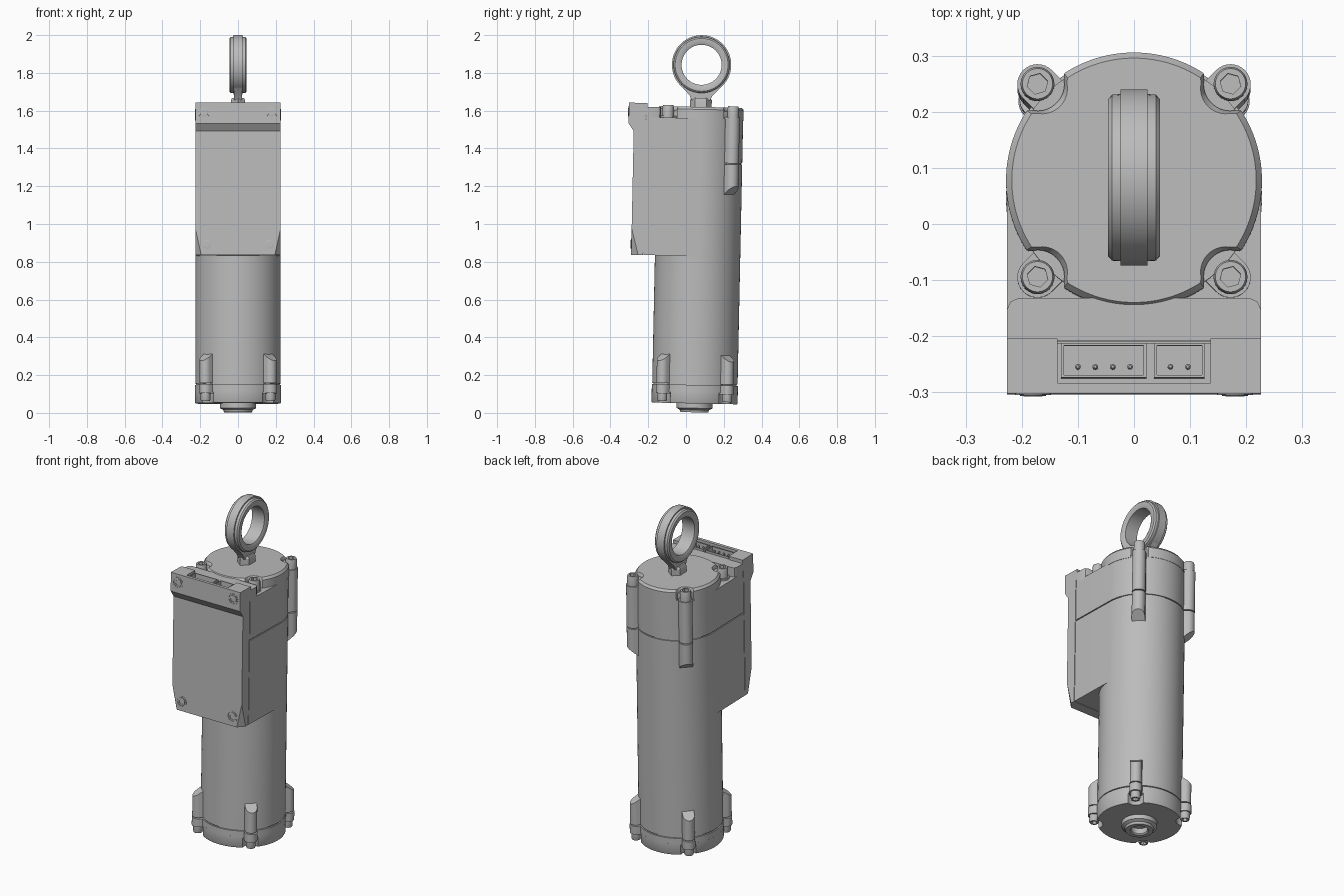
import bpy, bmesh
from math import sin, cos, pi, radians, sqrt
from mathutils import Matrix, Vector

if "Cube" in bpy.data.objects:
    bpy.data.objects.remove(bpy.data.objects["Cube"])

GREY = (0.5, 0.5, 0.5, 1)
metal = bpy.data.materials.new("plain_grey_metal")
metal.use_nodes = True
metal.diffuse_color = GREY
metal.node_tree.nodes["Principled BSDF"].inputs["Base Color"].default_value = GREY

# The whole actuator leans back slightly on its base
LEAN = Matrix.Translation((0, 0.044, 0)) @ Matrix.Rotation(radians(-1.2), 4, 'X')
R = 0.226          # body radius
BOLT = 0.172       # bolt offset in x and y
BOLT_D = BOLT * sqrt(2)
parts = []


def finish(name, bm, place=Matrix()):
    bmesh.ops.recalc_face_normals(bm, faces=bm.faces)
    bm.transform(LEAN @ place)
    mesh = bpy.data.meshes.new(name)
    bm.to_mesh(mesh)
    bm.free()
    mesh.materials.append(metal)
    ob = bpy.data.objects.new(name, mesh)
    bpy.context.collection.objects.link(ob)
    parts.append(ob)
    return ob


def loft(bm, rings, closed=False):
    """Skin a list of equal-length point rings, capping the ends unless closed."""
    vs = [[bm.verts.new(p) for p in ring] for ring in rings]
    n = len(vs[0])
    pairs = list(zip(vs, vs[1:])) + ([(vs[-1], vs[0])] if closed else [])
    for a, b in pairs:
        for i in range(n):
            j = (i + 1) % n
            bm.faces.new((a[i], a[j], b[j], b[i]))
    if not closed:
        bm.faces.new(vs[0])
        bm.faces.new(vs[-1])


def prism(name, outline, *levels, place=Matrix()):
    """Extrude an outline through (z, scale) levels."""
    bm = bmesh.new()
    loft(bm, [[(x * s, y * s, z) for x, y in outline] for z, s in levels])
    return finish(name, bm, place)


def circle(r, n=64):
    return [(r * cos(2 * pi * i / n), r * sin(2 * pi * i / n)) for i in range(n)]


def rect(x0, x1, y0, y1):
    return [(x0, y0), (x1, y0), (x1, y1), (x0, y1)]


def lathe(name, profile, place=Matrix(), n=48, closed=False):
    bm = bmesh.new()
    loft(bm, [[(x, y, z) for x, y in circle(r, n)] for r, z in profile], closed)
    return finish(name, bm, place)


def socket_screw(name, r, h, place):
    """Round head with a sunk hexagonal socket."""
    n = 36
    hexagon = []
    for i in range(n):
        a = 2 * pi * i / n
        k = r * 0.55 / cos(a % (pi / 3) - pi / 6)
        hexagon.append((k * cos(a), k * sin(a)))
    bm = bmesh.new()
    rings = [[(x, y, z) for x, y in circle(q, n)]
             for q, z in ((r, 0), (r, h * 0.85), (r * 0.9, h))]
    rings += [[(x, y, z) for x, y in hexagon] for z in (h, h * 0.4)]
    loft(bm, rings)
    finish(name, bm, place)


def boss(name, side, z0, z1, slope0=0.0, slope1=0.0, r=0.036):
    """Rounded bolt boss on a diagonal, with optional sloping ends."""
    arc = [(BOLT_D + r * cos(t), r * sin(t))
           for t in (pi * i / 16 - pi / 2 for i in range(17))]
    outline = [(0.17, -r)] + arc + [(0.17, r)]
    bm = bmesh.new()
    loft(bm, [[(u, v, z + s * (u - 0.2)) for u, v in outline]
              for z, s in ((z0, slope0), (z1, slope1))])
    finish(name, bm, Matrix.Rotation(radians(side), 4, 'Z'))


def scalloped(radius, bite, n=240):
    """Circle with a concave bite around each bolt."""
    pts = []
    for i in range(n):
        a = 2 * pi * i / n
        d = a % (pi / 2) - pi / 4
        q = bite ** 2 - (BOLT_D * sin(d)) ** 2
        k = min(radius, BOLT_D * cos(d) - sqrt(q)) if q > 0 else radius
        pts.append((k * cos(a), k * sin(a)))
    return pts


# Motor tube, with narrow seams where castings meet
prism("motor_tube", circle(R, 96), (0.154, 1), (0.9, 1))
prism("seam_core", circle(R - 0.006, 96), (0.1, 1), (1.6, 1))

# Upper housing: round back, flat sides, square front
housing = [(R * cos(pi * i / 48), R * sin(pi * i / 48)) for i in range(49)]
housing += [(-R, -0.286), (R, -0.286)]
prism("lower_housing", housing, (0.83, 1), (1.319, 1))
prism("upper_housing", housing, (1.325, 1), (1.56, 1))
prism("housing_seam_core", rect(-0.22, 0.22, -0.3, 0), (0.84, 1), (1.55, 1))

# Raised rib behind the connector cover
c = 0.02
rib = [(-R, -0.286), (R, -0.286), (R, -0.21 - c), (R - 0.006, -0.216),
       (R - c, -0.21), (c - R, -0.21), (0.006 - R, -0.216), (-R, -0.21 - c)]
prism("housing_rib", rib, (1.55, 1), (1.615, 1))

# Lid and end cap, both bitten around the bolts
prism("top_lid", scalloped(0.228, 0.048), (1.55, 1), (1.607, 1), (1.62, 0.955))
prism("bottom_cap", scalloped(0.228, 0.045), (0.05, 0.985), (0.056, 1), (0.115, 1))
prism("bottom_flange", circle(0.228, 96), (0.108, 1), (0.148, 1))

# Bolt bosses and bolts
for k, side in enumerate((45, 135, 225, 315)):
    tag = ("back_left", "back_right", "front_right", "front_left")[k]
    boss("upper_boss_" + tag, side, 1.325, 1.57)
    if k < 2:
        boss("mid_boss_" + tag, side, 1.14, 1.319, slope0=0.8)
    boss("lower_boss_" + tag, side, 0.154, 0.325, slope1=-0.7, r=0.032)
    boss("flange_boss_" + tag, side, 0.1, 0.148, r=0.034)
    turn = Matrix.Rotation(radians(side), 4, 'Z') @ Matrix.Translation((BOLT_D, 0, 0))
    socket_screw("top_bolt_" + tag, 0.03, 0.06, turn @ Matrix.Translation((0, 0, 1.567)))
    socket_screw("bottom_bolt_" + tag, 0.026, 0.045,
                 turn @ Matrix.Translation((0, 0, 0.105)) @ Matrix.Rotation(pi, 4, 'X'))

# Hollow pivot boss under the end cap
lathe("bottom_pivot", [(0.095, 0.055), (0.095, 0.025), (0.078, 0.016), (0.074, 0.003),
                       (0.05, 0.003), (0.044, 0.01), (0.044, 0.04)])

# Front cover: side profile extruded across, lower corners sliced off
profile = [(-0.29, 0.83), (-0.352, 0.83), (-0.352, 1.485), (-0.38, 1.525),
           (-0.38, 1.57), (-0.29, 1.57)]
bm = bmesh.new()
loft(bm, [[(x, y, z) for y, z in profile] for x in (-R, R)])
for s in (-1, 1):
    a, b, d = (Vector(p) for p in ((s * R, -0.352, 0.97), (s * 0.195, -0.352, 0.83),
                                   (s * R, -0.315, 0.83)))
    normal = (b - a).cross(d - a)
    if normal.x * s < 0:
        normal.negate()
    cut = bmesh.ops.bisect_plane(bm, geom=bm.verts[:] + bm.edges[:] + bm.faces[:],
                                 plane_co=a, plane_no=normal, clear_outer=True)
    bmesh.ops.holes_fill(bm, edges=[e for e in bm.edges if e.is_boundary])
finish("front_cover", bm)

# Walls around the connector pocket
walls = [(-R, -0.38), (R, -0.38), (R, -0.282), (0.136, -0.282), (0.136, -0.362),
         (-0.136, -0.362), (-0.136, -0.282), (-R, -0.282)]
prism("connector_walls", walls, (1.57, 1), (1.635, 1))

# Connectors: open shells with pins
for name, x0, x1, pins in (("wide_connector", -0.13, 0.022, (-0.1, -0.069, -0.038, -0.007)),
                           ("narrow_connector", 0.036, 0.126, (0.065, 0.096))):
    bm = bmesh.new()
    loft(bm, [[(x, y, z) for x, y in rect(x0, x1, -0.352, -0.29)] for z in (1.56, 1.625)])
    bm.normal_update()
    top = max(bm.faces, key=lambda f: f.calc_center_median().z)
    bmesh.ops.inset_region(bm, faces=[top], thickness=0.007)
    floor = bmesh.ops.extrude_discrete_faces(bm, faces=[top])["faces"][0]
    bmesh.ops.translate(bm, verts=floor.verts, vec=(0, 0, -0.045))
    finish(name, bm)
    for i, x in enumerate(pins):
        prism(f"{name}_pin_{i + 1}", circle(0.005, 12), (1.57, 1), (1.612, 1), (1.616, 0.5),
              place=Matrix.Translation((x, -0.332, 0)))

# Cover screws set in shallow collars
for s, tag in ((1, "left"), (-1, "right")):
    for level, x, y, z in (("upper", 0.18, -0.38, 1.585), ("lower", 0.165, -0.352, 0.885)):
        face = Matrix.Translation((s * x, y, z)) @ Matrix.Rotation(pi / 2, 4, 'X')
        lathe(f"{level}_collar_{tag}", [(0.026, -0.01), (0.032, -0.01), (0.032, 0.002),
                                        (0.026, 0.002)], face, 32, closed=True)
        socket_screw(f"{level}_cover_screw_{tag}", 0.023, 0.004, face)

# Lifting eye: hexagonal foot, flared neck and stepped ring
EYE = 1.843
prism("eye_foot", [(-0.037, -0.03), (0, -0.058), (0.037, -0.03),
                   (0.037, 0.03), (0, 0.058), (-0.037, 0.03)], (1.6, 1), (1.657, 1), (1.668, 0.85))
neck = [(-0.048, 1.655), (0.048, 1.655), (0.06, 1.68), (0.118, 1.742),
        (0.08, 1.732), (0, 1.715), (-0.08, 1.732), (-0.118, 1.742), (-0.06, 1.68)]
bm = bmesh.new()
loft(bm, [[(x, y, z) for y, z in neck] for x in (-0.022, 0.022)])
finish("eye_neck", bm)
half = [(0.106, 0.04), (0.118, 0.046), (0.14, 0.046), (0.148, 0.039),
        (0.149, 0.024), (0.157, 0.024)]
ring = half + [(r, -x) for r, x in reversed(half)]
lathe("eye_ring", ring, Matrix.Translation((0, 0, EYE)) @ Matrix.Rotation(pi / 2, 4, 'Y'),
      72, closed=True)

# Smooth rounded surfaces, keep hard edges
bpy.ops.object.select_all(action='DESELECT')
for ob in parts:
    ob.select_set(True)
bpy.context.view_layer.objects.active = parts[0]
bpy.ops.object.shade_smooth_by_angle(angle=radians(30))
